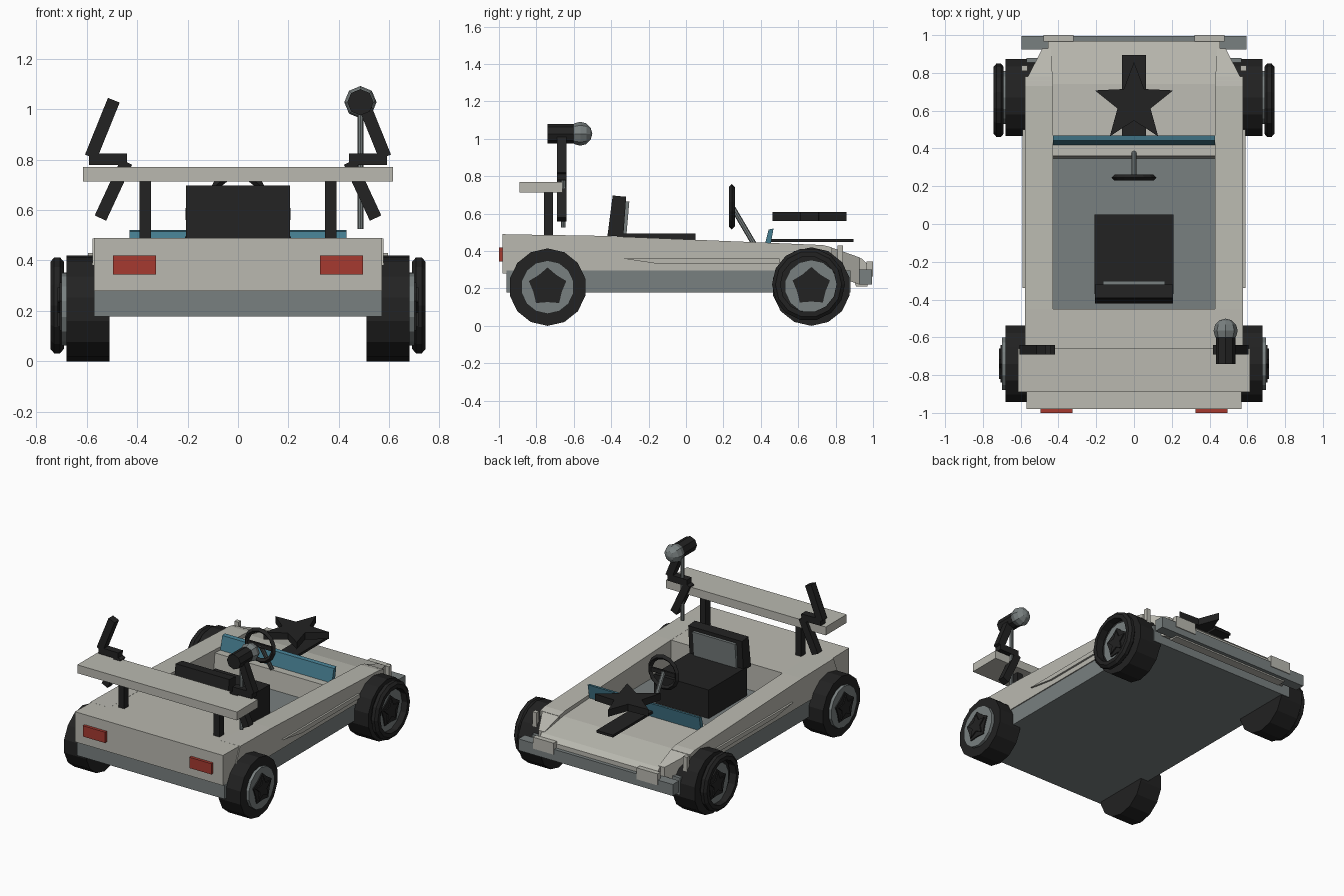
import bpy, bmesh, math
from mathutils import Vector, Matrix

if "Cube" in bpy.data.objects:
    bpy.data.objects.remove(bpy.data.objects["Cube"])


def material(name, rgb):
    m = bpy.data.materials.new(name)
    m.diffuse_color = (*rgb, 1)
    m.use_nodes = True
    m.node_tree.nodes["Principled BSDF"].inputs["Base Color"].default_value = m.diffuse_color
    return m


CREAM = material("cream", (0.49, 0.485, 0.435))
GREY = material("grey", (0.19, 0.215, 0.215))
BLACK = material("black", (0.016, 0.016, 0.016))
RED = material("red", (0.38, 0.042, 0.03))
BLUE = material("blue", (0.06, 0.205, 0.28))


def finish(name, bm, mat):
    bmesh.ops.recalc_face_normals(bm, faces=bm.faces)
    me = bpy.data.meshes.new(name)
    bm.to_mesh(me)
    bm.free()
    me.materials.append(mat)
    ob = bpy.data.objects.new(name, me)
    bpy.context.collection.objects.link(ob)
    return ob


def box(name, x, y, z, mat):
    bm = bmesh.new()
    bmesh.ops.create_cube(bm, size=1)
    for v in bm.verts:
        v.co = [(r[0] + r[1]) / 2 + c * (r[1] - r[0]) for c, r in zip(v.co, (x, y, z))]
    return finish(name, bm, mat)


def prism(name, pts, axis, a, b, mat):
    """Extrude a 2D outline along x, y or z; pts hold the other two coordinates in order."""
    bm = bmesh.new()
    rings = []
    for t in (a, b):
        ring = []
        for p in pts:
            c = list(p)
            c.insert("xyz".index(axis), t)
            ring.append(bm.verts.new(c))
        bm.faces.new(ring)
        rings.append(ring)
    n = len(pts)
    for i in range(n):
        j = (i + 1) % n
        bm.faces.new((rings[0][i], rings[0][j], rings[1][j], rings[1][i]))
    return finish(name, bm, mat)


def hull(name, pts, mat):
    bm = bmesh.new()
    for p in pts:
        bm.verts.new(p)
    bmesh.ops.convex_hull(bm, input=bm.verts)
    bmesh.ops.dissolve_limit(bm, angle_limit=0.01, verts=bm.verts, edges=bm.edges)
    return finish(name, bm, mat)


def rod(name, p, q, r, n, mat):
    p, q = Vector(p), Vector(q)
    rot = (q - p).to_track_quat('Z', 'Y').to_matrix().to_4x4()
    bm = bmesh.new()
    bmesh.ops.create_cone(bm, cap_ends=True, segments=n, radius1=r, radius2=r,
                          depth=(q - p).length,
                          matrix=Matrix.Translation((p + q) / 2) @ rot)
    return finish(name, bm, mat)


def lathe_x(name, prof, n, s, y, z, mat):
    """Closed ring around the x axis from (x, radius) points."""
    bm = bmesh.new()
    rings = []
    for i in range(n):
        a = 2 * math.pi * (i + 0.5) / n
        rings.append([bm.verts.new((s * x, y + r * math.sin(a), z + r * math.cos(a)))
                      for x, r in prof])
    m = len(prof)
    for i in range(n):
        A, B = rings[i], rings[(i + 1) % n]
        for k in range(m):
            l = (k + 1) % m
            bm.faces.new((A[k], A[l], B[l], B[k]))
    return finish(name, bm, mat)


def star(cx, cy, R, r):
    return [(cx + (r if i % 2 else R) * math.sin(i * math.pi / 5),
             cy + (r if i % 2 else R) * math.cos(i * math.pi / 5)) for i in range(10)]


def bar_xz(name, p, q, w, y0, y1, mat):
    """Flat bar between two (x, z) points."""
    p, q = Vector(p), Vector(q)
    d = (q - p).normalized() * w / 2
    o = Vector((-d.y, d.x))
    return prism(name, [p + o, q + o, q - o, p - o], "y", y0, y1, mat)


# chassis and body
box("chassis", (-0.57, 0.57), (-0.96, 0.88), (0.178, 0.295), GREY)
prism("rear_deck", [(-0.98, 0.28), (-0.98, 0.49), (-0.45, 0.48), (-0.45, 0.28)],
      "x", -0.57, 0.57, CREAM)
prism("hood", [(0.345, 0.28), (0.36, 0.425), (0.74, 0.405), (0.94, 0.36), (0.97, 0.33),
               (0.97, 0.21), (0.91, 0.21), (0.88, 0.28)], "x", -0.455, 0.455, CREAM)

for s, side in ((-1, "left"), (1, "right")):
    # side rails, tapering fender and trim
    prism(side + "_rail", [(-0.88, 0.295), (-0.80, 0.487), (-0.45, 0.481), (0.73, 0.432),
                           (0.78, 0.42), (0.78, 0.295)], "x", s * 0.43, s * 0.577, CREAM)
    hull(side + "_nose_fender",
         [(s * x, 0.76, z) for x in (0.43, 0.572) for z in (0.28, 0.425)] +
         [(s * x, 0.93, z) for x in (0.44, 0.485) for z in (0.22, 0.365)], CREAM)
    prism(side + "_trim", [(-0.34, 0.36), (0.50, 0.36), (0.50, 0.33), (-0.14, 0.33)],
          "x", s * 0.575, s * 0.59, CREAM)
    box(side + "_marker", sorted((s * 0.565, s * 0.595)), (0.81, 0.84), (0.33, 0.43), CREAM)
    # lamps
    box(side + "_tail_light", sorted((s * 0.325, s * 0.495)), (-1, -0.97), (0.345, 0.42), RED)
    box(side + "_headlight", sorted((s * 0.32, s * 0.48)), (0.965, 1.0), (0.265, 0.345), CREAM)
    # rear wing posts
    box(side + "_wing_post", sorted((s * 0.345, s * 0.39)), (-0.76, -0.71), (0.48, 0.715), BLACK)
    # jagged three-part ornament at the wing tip
    bar_xz(side + "_bolt_lower", (s * 0.545, 0.568), (s * 0.442, 0.79), 0.05, -0.69, -0.64, BLACK)
    bar_xz(side + "_bolt_middle", (s * 0.44, 0.80), (s * 0.59, 0.802), 0.046, -0.69, -0.64, BLACK)
    bar_xz(side + "_bolt_upper", (s * 0.583, 0.81), (s * 0.492, 1.035), 0.05, -0.69, -0.64, BLACK)
    # wheels
    for end, y, z, r in (("front", 0.67, 0.21, 0.21), ("rear", -0.74, 0.207, 0.207)):
        n = side + "_" + end
        rod(n + "_tire", (s * 0.51, y, z), (s * 0.68, y, z), r, 14, BLACK)
        rod(n + "_rim", (s * 0.67, y, z), (s * 0.70, y, z), 0.143, 14, GREY)
        prism(n + "_hub", star(y, z, 0.105, 0.08), "x", s * 0.69, s * 0.708, BLACK)
        prism(n + "_hub_star", star(y, z, 0.085, 0.04), "x", s * 0.70, s * 0.716, BLACK)
    lathe_x(side + "_front_wheel_ring",
            [(0.69, 0.15), (0.69, 0.177), (0.705, 0.195), (0.728, 0.195), (0.743, 0.177),
             (0.743, 0.15)], 14, s, 0.655, 0.222, BLACK)

# bumper and wing
box("front_bumper", (-0.595, 0.595), (0.925, 0.995), (0.22, 0.30), GREY)
box("rear_wing", (-0.615, 0.615), (-0.89, -0.66), (0.712, 0.77), CREAM)

# windscreen
prism("windscreen", [(0.418, 0.42), (0.442, 0.515), (0.468, 0.52), (0.45, 0.42)],
      "x", -0.43, 0.43, BLUE)

# hood ornament: flat bar with a star floating above it
box("hood_bar", (-0.063, 0.063), (0.45, 0.895), (0.447, 0.464), BLACK)
prism("hood_star", star(0, 0.64, 0.218, 0.092), "z", 0.56, 0.608, BLACK)

# seat
box("seat_base", (-0.21, 0.21), (-0.37, 0.05), (0.29, 0.494), BLACK)
prism("seat_back", [(-0.42, 0.48), (-0.392, 0.697), (-0.32, 0.69), (-0.335, 0.48)],
      "x", -0.207, 0.207, BLACK)
prism("seat_back_panel", [(-0.337, 0.49), (-0.325, 0.665), (-0.303, 0.665), (-0.318, 0.49)],
      "x", -0.165, 0.165, GREY)

# steering wheel and column
bm = bmesh.new()
prof = [(0.229, 0.105), (0.245, 0.088), (0.261, 0.105), (0.245, 0.122)]
rings = [[bm.verts.new((r * math.sin(a), y, 0.637 + r * math.cos(a))) for y, r in prof]
         for a in (i * math.pi / 7 for i in range(14))]
for i in range(14):
    A, B = rings[i], rings[(i + 1) % 14]
    for k in range(4):
        bm.faces.new((A[k], A[k - 1], B[k - 1], B[k]))
finish("steering_wheel", bm, BLACK)
box("steering_spoke", (-0.10, 0.10), (0.238, 0.252), (0.622, 0.65), BLACK)
rod("steering_column", (0, 0.245, 0.64), (0, 0.38, 0.41), 0.014, 8, GREY)

# microphone on a thin stand
rod("microphone_stand", (0.485, -0.655, 0.525), (0.485, -0.655, 1.0), 0.012, 8, GREY)
rod("microphone_body", (0.485, -0.74, 1.027), (0.485, -0.57, 1.027), 0.052, 8, BLACK)
bm = bmesh.new()
bmesh.ops.create_uvsphere(bm, u_segments=8, v_segments=6, radius=0.064,
                          matrix=Matrix.Translation((0.485, -0.565, 1.027))
                          @ Matrix.Rotation(math.pi / 2, 4, 'X'))
finish("microphone_head", bm, GREY)
